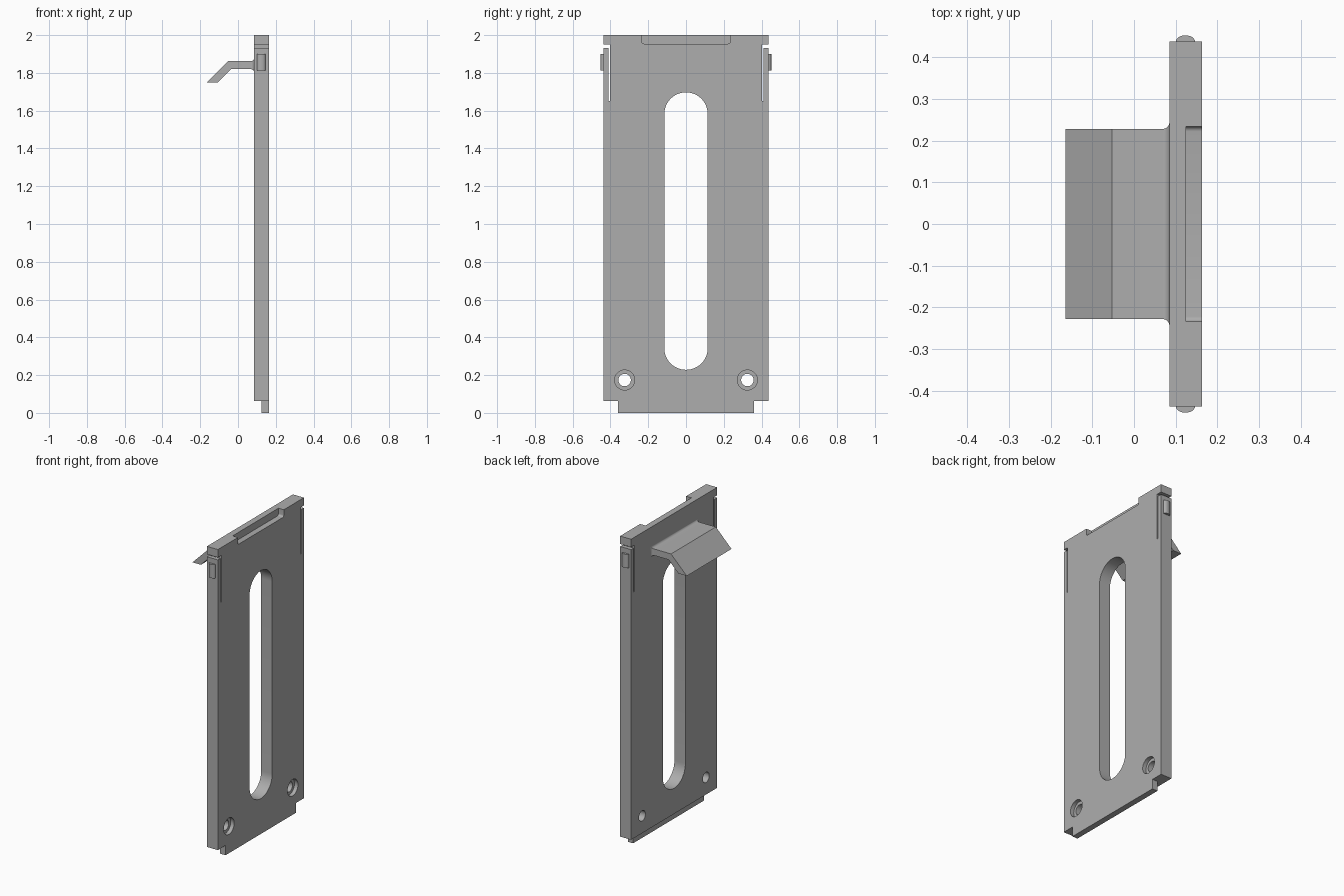
import bpy, bmesh
from math import pi, cos, sin

if "Cube" in bpy.data.objects:
    bpy.data.objects.remove(bpy.data.objects["Cube"])

grey = bpy.data.materials.new("plain_grey")
grey.use_nodes = True
COLOUR = (0.42, 0.42, 0.42, 1)
grey.diffuse_color = COLOUR
grey.node_tree.nodes["Principled BSDF"].inputs["Base Color"].default_value = COLOUR

X0, X1, XM = 0.085, 0.163, 0.125      # plate back, plate face, step depth
HALF, TOP = 0.438, 2.0


def loft(name, rings):
    """Closed solid through rings that all have the same point count."""
    bm = bmesh.new()
    loops = [[bm.verts.new(p) for p in ring] for ring in rings]
    n = len(loops[0])
    for a, b in zip(loops, loops[1:]):
        for i in range(n):
            bm.faces.new((a[i], a[(i + 1) % n], b[(i + 1) % n], b[i]))
    bm.faces.new(loops[0])
    bm.faces.new(loops[-1])
    bmesh.ops.recalc_face_normals(bm, faces=bm.faces)
    mesh = bpy.data.meshes.new(name)
    bm.to_mesh(mesh)
    bm.free()
    ob = bpy.data.objects.new(name, mesh)
    bpy.context.collection.objects.link(ob)
    mesh.materials.append(grey)
    return ob


def slab(name, outline, xa, xb):
    """Extrude a (y, z) outline along x."""
    return loft(name, [[(x, y, z) for y, z in outline] for x in (xa, xb)])


def box(name, xa, xb, ya, yb, za, zb):
    return slab(name, [(ya, za), (yb, za), (yb, zb), (ya, zb)], xa, xb)


def arc(cy, cz, r, a, b, n):
    return [(cy + r * cos(a + (b - a) * i / n), cz + r * sin(a + (b - a) * i / n))
            for i in range(n + 1)]


def circle(cy, cz, r, n=40):
    return arc(cy, cz, r, 0, 2 * pi, n)[:-1]


def select_only(ob):
    bpy.ops.object.select_all(action='DESELECT')
    ob.select_set(True)
    bpy.context.view_layer.objects.active = ob


# Plate with its narrower bottom tongue
half = [(0.36, 0), (0.36, 0.063), (HALF, 0.063), (HALF, TOP)]
plate = slab("plate", half + [(-y, z) for y, z in reversed(half)], X0, X1)

# Cutters: long window, tongue step, top recess
R = 0.115
cutters = [
    slab("window_cutter", arc(0, 1.697 - R, R, 0, pi, 24)
         + arc(0, 0.228 + R, R, pi, 2 * pi, 24), 0, 0.3),
    box("tongue_step_cutter", 0, XM, -0.5, 0.5, -0.1, 0.063),
    slab("top_recess_cutter", [(0.234, 2.1), (-0.234, 2.1)]
         + arc(-0.222, 1.966, 0.012, pi, 1.5 * pi, 5)
         + arc(0.222, 1.966, 0.012, 1.5 * pi, 2 * pi, 5), XM, 0.3),
]
# Spring arm slits and screw holes on both sides
for s in (-1, 1):
    slit = [(0.403, 1.65), (0.411, 1.65), (0.411, 1.933), (0.5, 1.933),
            (0.5, 1.949), (0.403, 1.949)]
    cutters += [
        slab("slit_cutter", [(s * y, z) for y, z in slit], 0, 0.3),
        slab("hole_cutter", circle(s * 0.325, 0.174, 0.033), 0, 0.3),
        slab("counterbore_cutter", circle(s * 0.325, 0.174, 0.053), X1 - 0.025, 0.3),
    ]
for c in cutters:
    select_only(plate)
    mod = plate.modifiers.new("cut", 'BOOLEAN')
    mod.operation, mod.solver, mod.object = 'DIFFERENCE', 'EXACT', c
    bpy.ops.object.modifier_apply(modifier=mod.name)
    bpy.data.objects.remove(c)

# Rounded latch bumps on the spring arms
bumps = []
for s, side in ((-1, "right"), (1, "left")):
    profile = [(0.1235 + x, s * (0.433 + y)) for x, y in
               [(-0.023, 0)] + [(0.023 * cos(a * pi / 12), 0.005 + 0.015 * sin(a * pi / 12))
                                for a in range(12, -1, -1)] + [(0.023, 0)]]
    bumps.append(loft("latch_bump_" + ("front" if s < 0 else "back"),
                      [[(x, y, z) for x, y in profile] for z in (1.812, 1.9)]))

# Bent pull tab, flaring into the plate with a fillet
sections = [(-0.165, 1.75, -0.105, 1.75, 0.228),
            (-0.053, 1.862, -0.036, 1.82, 0.228)]
F = 0.017
for i in range(9):
    a = i / 8 * pi / 2
    x, g = X0 - F + F * sin(a), F * (1 - cos(a))
    sections.append((x, 1.862 + g, x, 1.82 - g, 0.228 + g))
sections.append((X0 + 0.01, 1.862 + F, X0 + 0.01, 1.82 - F, 0.228 + F))
tab = loft("pull_tab", [[(xt, -w, zt), (xt, w, zt), (xb, w, zb), (xb, -w, zb)]
                        for xt, zt, xb, zb, w in sections])

for ob in [plate, tab] + bumps:
    select_only(ob)
    bpy.ops.object.shade_smooth_by_angle(angle=pi / 6)
